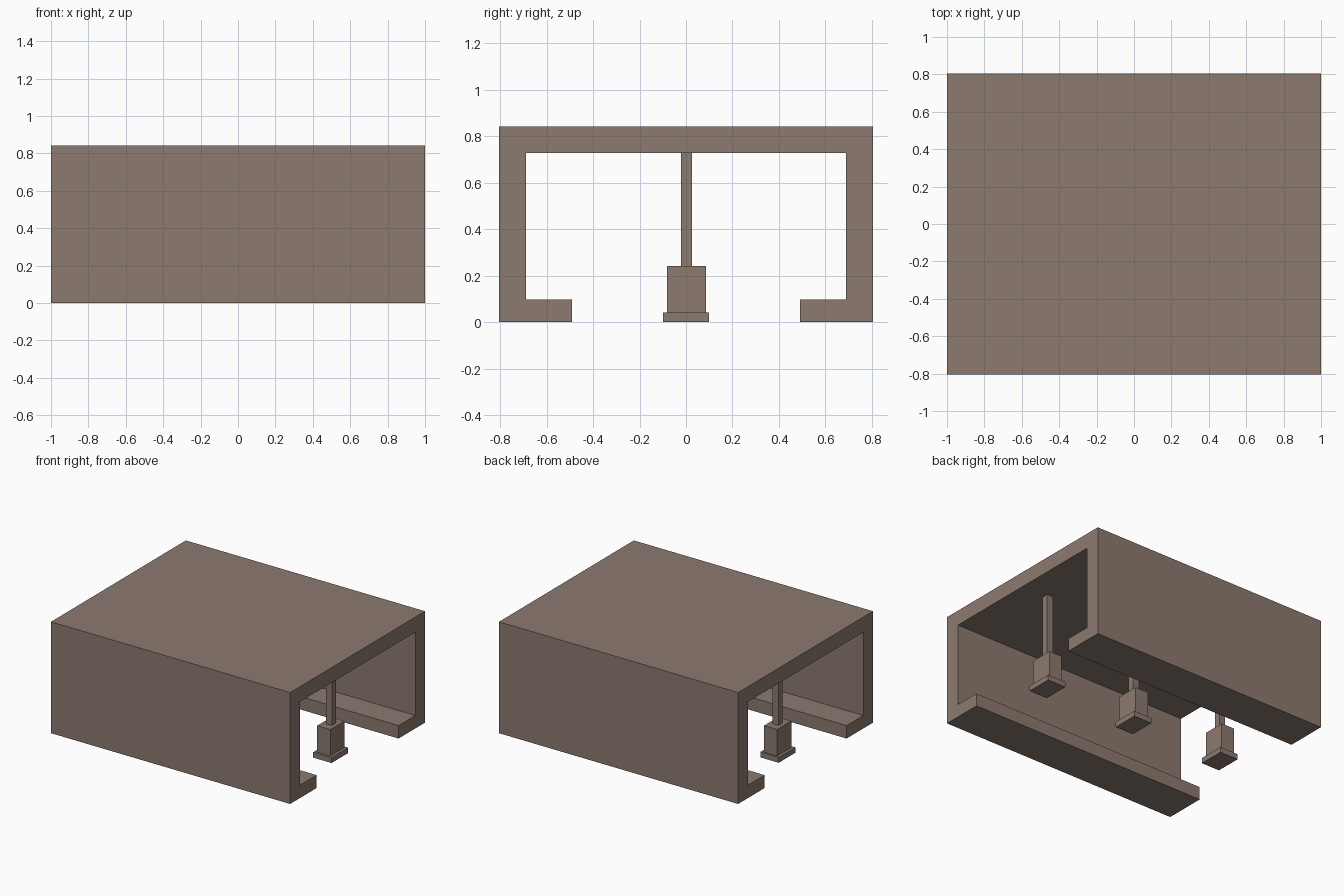
import bpy, bmesh

if "Cube" in bpy.data.objects:
    bpy.data.objects.remove(bpy.data.objects["Cube"])

brown = bpy.data.materials.new("warm_brown")
brown.diffuse_color = (0.263, 0.195, 0.162, 1.0)
brown.use_nodes = True
brown.node_tree.nodes["Principled BSDF"].inputs["Base Color"].default_value = brown.diffuse_color


def finish(name, bm):
    bmesh.ops.recalc_face_normals(bm, faces=bm.faces)
    mesh = bpy.data.meshes.new(name)
    bm.to_mesh(mesh)
    bm.free()
    mesh.materials.append(brown)
    obj = bpy.data.objects.new(name, mesh)
    bpy.context.collection.objects.link(obj)
    return obj


def box(name, x, y, z0, z1, sx, sy):
    bm = bmesh.new()
    bmesh.ops.create_cube(bm, size=1)
    for v in bm.verts:
        v.co = (x + v.co.x * sx, y + v.co.y * sy, (z0 + z1) / 2 + v.co.z * (z1 - z0))
    return finish(name, bm)


# Channel-shaped shell: half profile (y, z), mirrored, extruded along x
half = [(0.805, 0.842), (0.805, 0), (0.49, 0), (0.49, 0.098), (0.689, 0.098), (0.689, 0.728)]
profile = half + [(-y, z) for y, z in reversed(half)]
bm = bmesh.new()
face = bm.faces.new([bm.verts.new((-1, y, z)) for y, z in profile])
ext = bmesh.ops.extrude_face_region(bm, geom=[face])
bmesh.ops.translate(bm, vec=(2, 0, 0),
                    verts=[g for g in ext["geom"] if isinstance(g, bmesh.types.BMVert)])
# extrude_face_region may keep or drop the start cap; make sure both ends are closed
bmesh.ops.holes_fill(bm, edges=bm.edges)
finish("channel_shell", bm)

# Three hanging posts: foot plate, block and rod
for label, x in (("left", -0.768), ("middle", 0.004), ("right", 0.775)):
    box(label + "_foot_plate", x, 0.0, 0, 0.041, 0.153, 0.198)
    box(label + "_block", x, 0.002, 0.041, 0.241, 0.11, 0.169)
    box(label + "_rod", x, 0.002, 0.241, 0.73, 0.05, 0.049)
